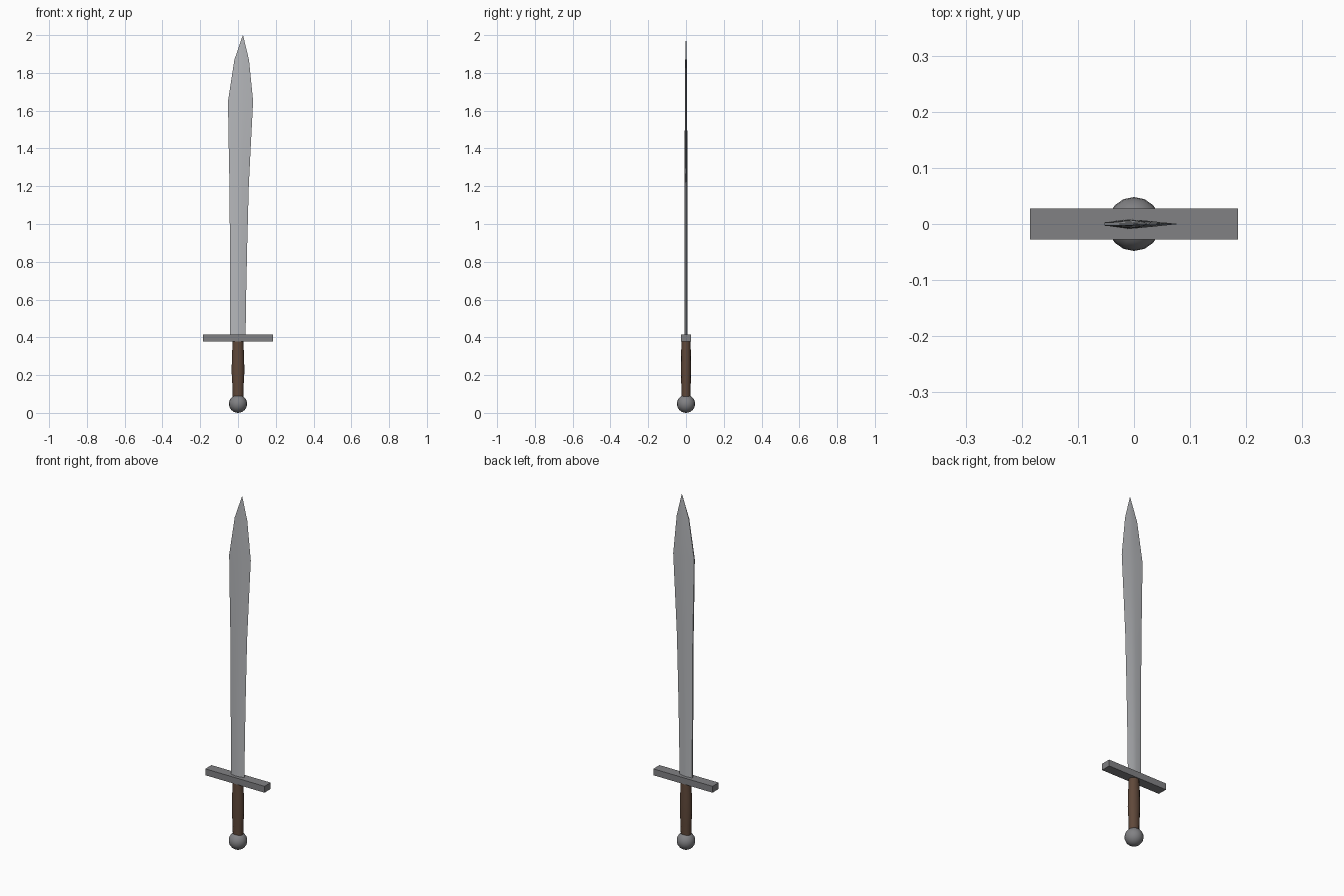
import bpy, bmesh, math

if "Cube" in bpy.data.objects:
    bpy.data.objects.remove(bpy.data.objects["Cube"])


def material(name, rgb):
    m = bpy.data.materials.new(name)
    m.diffuse_color = (*rgb, 1)
    m.use_nodes = True
    m.node_tree.nodes["Principled BSDF"].inputs["Base Color"].default_value = m.diffuse_color
    return m


STEEL = material("blade steel", (0.47, 0.48, 0.50))
IRON = material("dark iron", (0.22, 0.22, 0.23))
LEATHER = material("brown leather", (0.115, 0.065, 0.042))


def loft(name, rings, mat, angle):
    """Skin a stack of equal-length rings and cap both ends."""
    bm = bmesh.new()
    rows = [[bm.verts.new(p) for p in ring] for ring in rings]
    n = len(rows[0])
    for a, b in zip(rows, rows[1:]):
        for i in range(n):
            j = (i + 1) % n
            bm.faces.new((a[i], a[j], b[j], b[i]))
    bm.faces.new(rows[0])
    bm.faces.new(rows[-1])
    bmesh.ops.remove_doubles(bm, verts=bm.verts, dist=1e-5)
    bmesh.ops.recalc_face_normals(bm, faces=bm.faces)
    me = bpy.data.meshes.new(name)
    bm.to_mesh(me)
    bm.free()
    ob = bpy.data.objects.new(name, me)
    bpy.context.collection.objects.link(ob)
    me.materials.append(mat)
    smooth(ob, angle)
    return ob


def smooth(ob, angle):
    bpy.ops.object.select_all(action='DESELECT')
    ob.select_set(True)
    bpy.context.view_layer.objects.active = ob
    bpy.ops.object.shade_smooth_by_angle(angle=math.radians(angle))


# Blade: blunt spine on the left, sharp edge on the right
section = [(0.0, -0.5), (0.4, -1), (0.65, -0.8), (1.0, 0.0),
           (0.65, 0.8), (0.4, 1), (0.0, 0.5)]
# z, left x, right x, half thickness
stations = [(0.40, -0.041, 0.040, 0.009), (0.62, -0.042, 0.043, 0.0085),
            (0.90, -0.043, 0.049, 0.008), (1.20, -0.045, 0.057, 0.0075),
            (1.40, -0.049, 0.067, 0.007), (1.65, -0.053, 0.080, 0.006),
            (1.87, -0.019, 0.058, 0.004), (2.00, 0.0255, 0.0265, 0.0005)]
loft("blade", [[(l + (r - l) * u, t * v, z) for u, v in section]
               for z, l, r, t in stations], STEEL, 40)

# Crossguard
bpy.ops.mesh.primitive_cube_add(size=1, location=(0, 0, 0.396))
guard = bpy.context.object
guard.name = "crossguard"
guard.scale = (0.37, 0.055, 0.036)
guard.data.materials.append(IRON)

# Grip: slightly swollen in the middle
grip = [(0.085, 0.028, 0.024), (0.15, 0.030, 0.025), (0.22, 0.034, 0.027),
        (0.30, 0.032, 0.026), (0.385, 0.028, 0.024)]
N = 12
loft("grip", [[(rx * math.cos(i * math.tau / N), ry * math.sin(i * math.tau / N), z)
               for i in range(N)] for z, rx, ry in grip], LEATHER, 40)

# Pommel
bpy.ops.mesh.primitive_uv_sphere_add(segments=16, ring_count=12, radius=0.048,
                                     location=(0, 0, 0.048))
pommel = bpy.context.object
pommel.name = "pommel"
pommel.data.materials.append(IRON)
smooth(pommel, 40)
